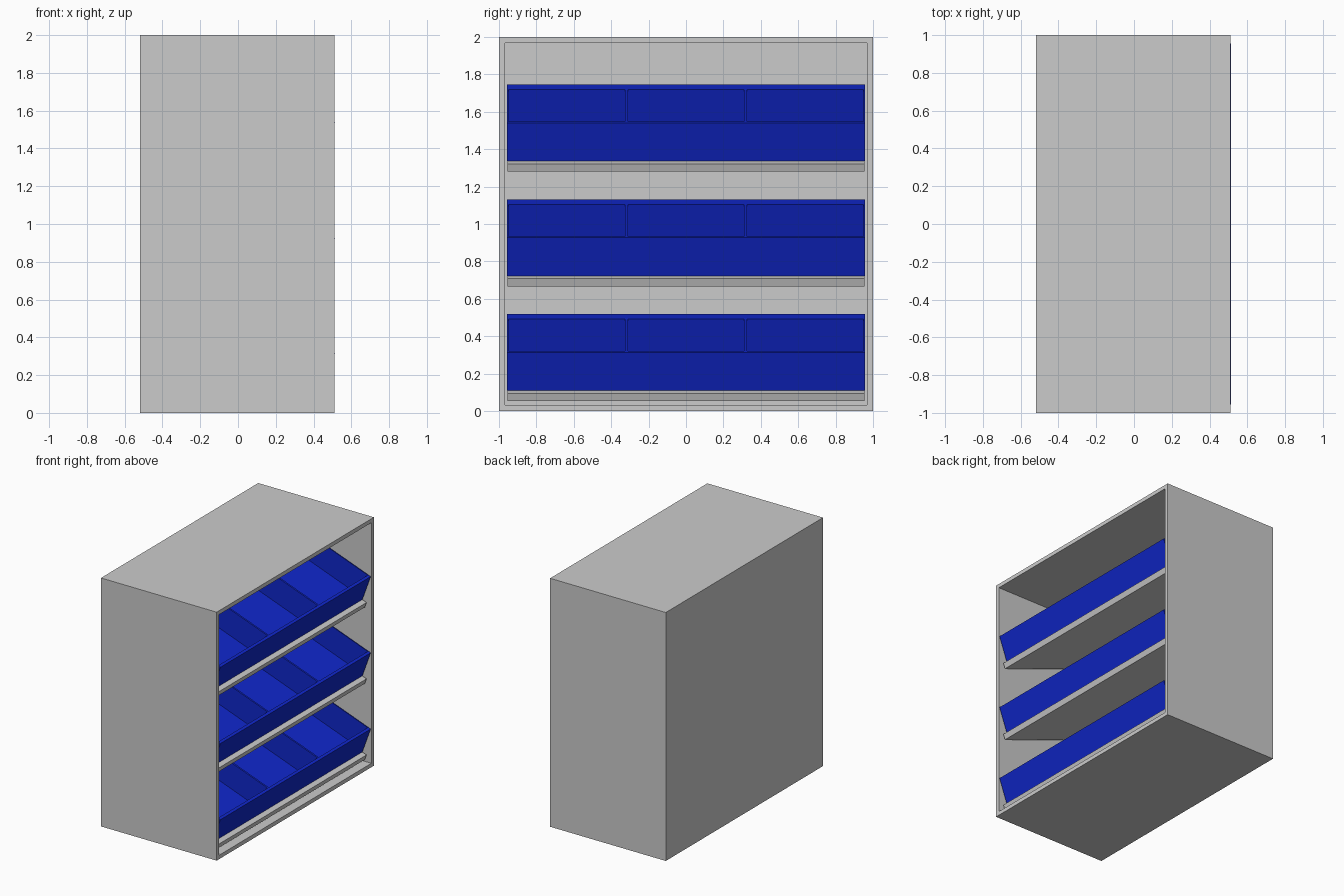
import bpy, bmesh
from math import radians
from mathutils import Vector

if "Cube" in bpy.data.objects:
    bpy.data.objects.remove(bpy.data.objects["Cube"])

TILT = radians(20)
SHELF_FRONT_X = 0.476
LEVELS = {"lower": 0.095, "middle": 0.708, "upper": 1.322}

blue = bpy.data.materials.new("blue_plastic")
blue.diffuse_color = (0.005, 0.02, 0.6, 1)
blue.use_nodes = True
blue.node_tree.nodes["Principled BSDF"].inputs["Base Color"].default_value = blue.diffuse_color


def box_bm(lo, hi):
    """bmesh box between two corners"""
    lo, hi = Vector(lo), Vector(hi)
    bm = bmesh.new()
    bmesh.ops.create_cube(bm, size=1)
    bmesh.ops.scale(bm, vec=hi - lo, verts=bm.verts)
    bmesh.ops.translate(bm, vec=(lo + hi) / 2, verts=bm.verts)
    bm.normal_update()
    return bm


def hollow(bm, faces, depth_vec):
    """push faces inward to form pockets"""
    geo = bmesh.ops.extrude_face_region(bm, geom=faces)["geom"]
    verts = [g for g in geo if isinstance(g, bmesh.types.BMVert)]
    bmesh.ops.translate(bm, vec=depth_vec, verts=verts)
    bmesh.ops.delete(bm, geom=[f for f in faces if f.is_valid], context="FACES")


def finish(bm, name, mat=None):
    bmesh.ops.recalc_face_normals(bm, faces=bm.faces)
    me = bpy.data.meshes.new(name)
    bm.to_mesh(me)
    bm.free()
    ob = bpy.data.objects.new(name, me)
    bpy.context.collection.objects.link(ob)
    if mat:
        me.materials.append(mat)
    return ob


# Cabinet shell, open on the +x side
bm = box_bm((-0.52, -1, 0), (0.51, 1, 2))
opening = [f for f in bm.faces if f.normal.x > 0.9]
bmesh.ops.inset_region(bm, faces=opening, thickness=0.045)
hollow(bm, opening, (-0.985, 0, 0))
finish(bm, "cabinet")


def make_shelf(name):
    return finish(box_bm((-0.99, -0.955, -0.045), (0, 0.955, 0)), name)


def make_bin_row(name):
    """tray with three square pockets"""
    front, back, top = -0.04, -0.64, 0.218
    bm = box_bm((back, -0.956, 0), (front, 0.956, top))
    for y in (-0.318, 0.318):
        bmesh.ops.bisect_plane(bm, geom=bm.verts[:] + bm.edges[:] + bm.faces[:],
                               plane_co=(0, y, 0), plane_no=(0, 1, 0))
    bm.normal_update()
    cells = [f for f in bm.faces if f.normal.z > 0.9]
    bmesh.ops.inset_individual(bm, faces=cells, thickness=0.01)
    # Front lip is thin, back rim is wider
    for v in {v for f in cells for v in f.verts}:
        v.co.x = front - 0.023 if v.co.x > (front + back) / 2 else back + 0.08
    hollow(bm, cells, (0, 0, -0.198))
    return finish(bm, name, blue)


# Tilted shelves, each carrying a row of bins
for level, z in LEVELS.items():
    for ob in (make_shelf(level + "_shelf"), make_bin_row(level + "_bin_row")):
        ob.location = (SHELF_FRONT_X, 0, z)
        ob.rotation_euler.y = TILT
